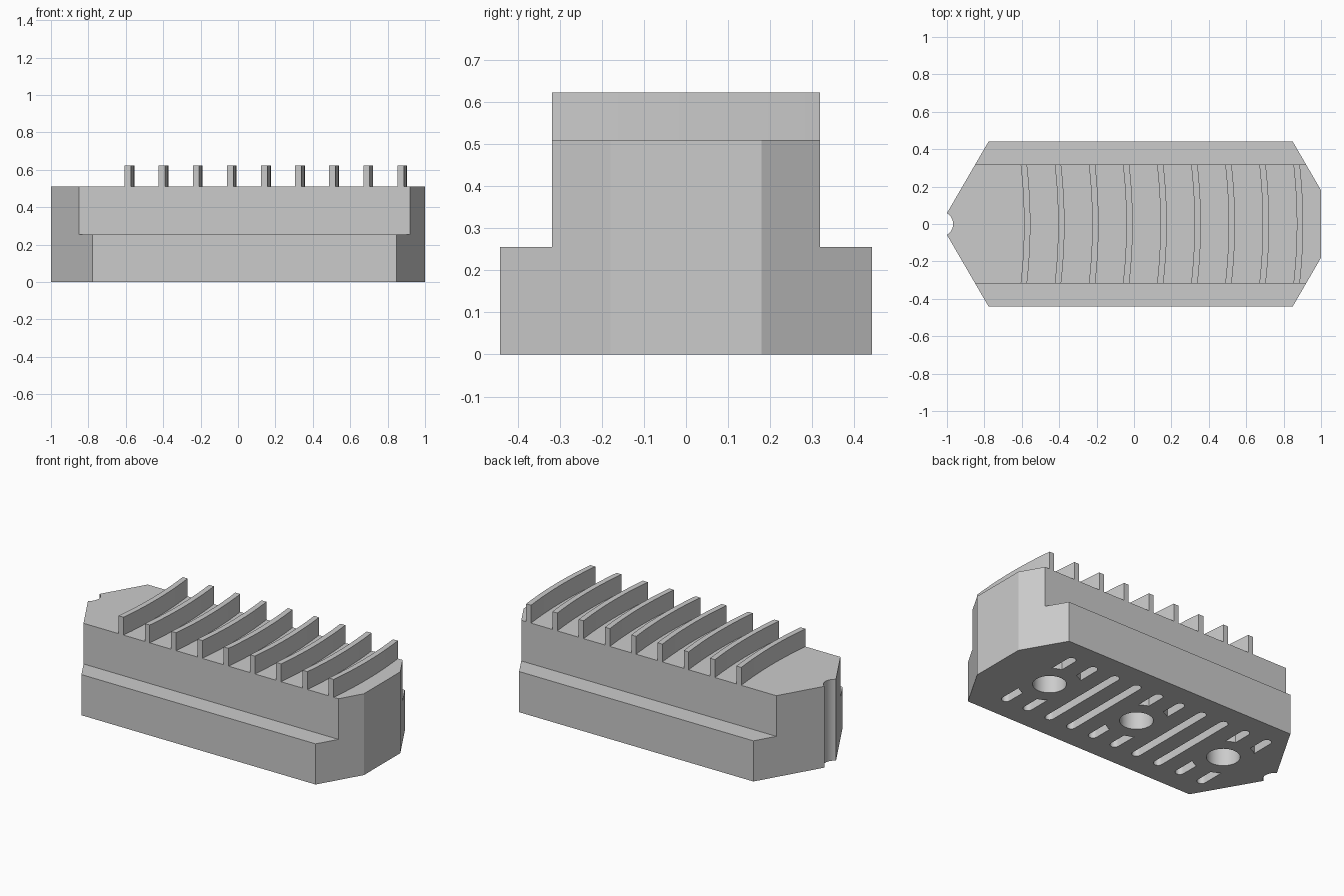
import bpy, bmesh, math

if "Cube" in bpy.data.objects:
    bpy.data.objects.remove(bpy.data.objects["Cube"])

grey = bpy.data.materials.new("light grey")
grey.use_nodes = True
grey.diffuse_color = (0.6, 0.6, 0.6, 1)
grey.node_tree.nodes["Principled BSDF"].inputs["Base Color"].default_value = (0.6, 0.6, 0.6, 1)


def prism(name, outline, z0, z1):
    """Extrude a flat outline from z0 up to z1."""
    bm = bmesh.new()
    base = bm.faces.new([bm.verts.new((x, y, z0)) for x, y in outline])
    top = bmesh.ops.extrude_face_region(bm, geom=[base])["geom"]
    for v in top:
        if isinstance(v, bmesh.types.BMVert):
            v.co.z = z1
    bmesh.ops.recalc_face_normals(bm, faces=bm.faces)
    mesh = bpy.data.meshes.new(name)
    bm.to_mesh(mesh)
    bm.free()
    mesh.materials.append(grey)
    obj = bpy.data.objects.new(name, mesh)
    bpy.context.collection.objects.link(obj)
    return obj


def arc(cx, cy, r, start, end, steps):
    angles = [math.radians(start + (end - start) * i / steps) for i in range(steps + 1)]
    return [(cx + r * math.cos(a), cy + r * math.sin(a)) for a in angles]


def circle(cx, cy, r, steps=48):
    return arc(cx, cy, r, 0, 360, steps)[:-1]


def cut(target, cutter):
    """Subtract the cutter for good and throw it away."""
    cutter.hide_render = True
    mod = target.modifiers.new("cut", 'BOOLEAN')
    mod.operation, mod.solver, mod.object = 'DIFFERENCE', 'EXACT', cutter
    select(target)
    bpy.ops.object.modifier_apply(modifier=mod.name)
    bpy.data.objects.remove(cutter)


def select(obj):
    bpy.ops.object.select_all(action='DESELECT')
    obj.select_set(True)
    bpy.context.view_layer.objects.active = obj


HALF, UPPER, TOP, STEP = 0.442, 0.318, 0.51, 0.255
PITCH, HOLES = 0.1594, (0.62, -0.018, -0.655)

# Jaw body: long footprint with a blunt end and a pointed end
half = [(1, 0.18), (0.848, HALF), (-0.777, HALF), (-1.034, 0)]
body = prism("jaw_body", half + [(x, -y) for x, y in half[2::-1]], 0, TOP)

# Side steps that leave a narrower upper block
for s in (-1, 1):
    cut(body, prism("step_cutter", [(-2, s * UPPER), (2, s * UPPER), (2, s), (-2, s)], STEP, 1))

# Round notch at the pointed end
cut(body, prism("notch_cutter", circle(-1.034, 0, 0.067, 32), -0.1, 1))

# Slots underneath, interrupted by a round boss at each screw hole
for i in range(10):
    x = HOLES[0] + PITCH * (0.5 - i)
    outline = arc(x, 0.285, 0.027, 0, 180, 10) + arc(x, -0.285, 0.027, 180, 360, 10)
    slot = prism("slot_cutter", outline, -0.1, 0.25)
    for hx in HOLES:
        if abs(hx - x) < PITCH:
            cut(slot, prism("boss", circle(hx, 0, 0.18), -0.2, 0.4))
    cut(body, slot)

# Blind screw holes
for hx in HOLES:
    cut(body, prism("hole_cutter", circle(hx, 0, 0.095), -0.1, 0.38))

# Curved gripping ribs across the top
R = 2.8
spread = math.degrees(math.asin(UPPER / R))
bow = arc(-R, 0, R, -spread, spread, 16)
for i in range(9):
    x = -0.554 + 0.1823 * i
    outline = [(px + x, py) for px, py in bow] + [(px + x - 0.034, py) for px, py in reversed(bow)]
    rib = prism("rib_%d" % (i + 1), outline, TOP - 0.005, 0.622)
    select(rib)
    bpy.ops.object.shade_smooth_by_angle(angle=math.radians(30))

select(body)
bpy.ops.object.shade_smooth_by_angle(angle=math.radians(25))
